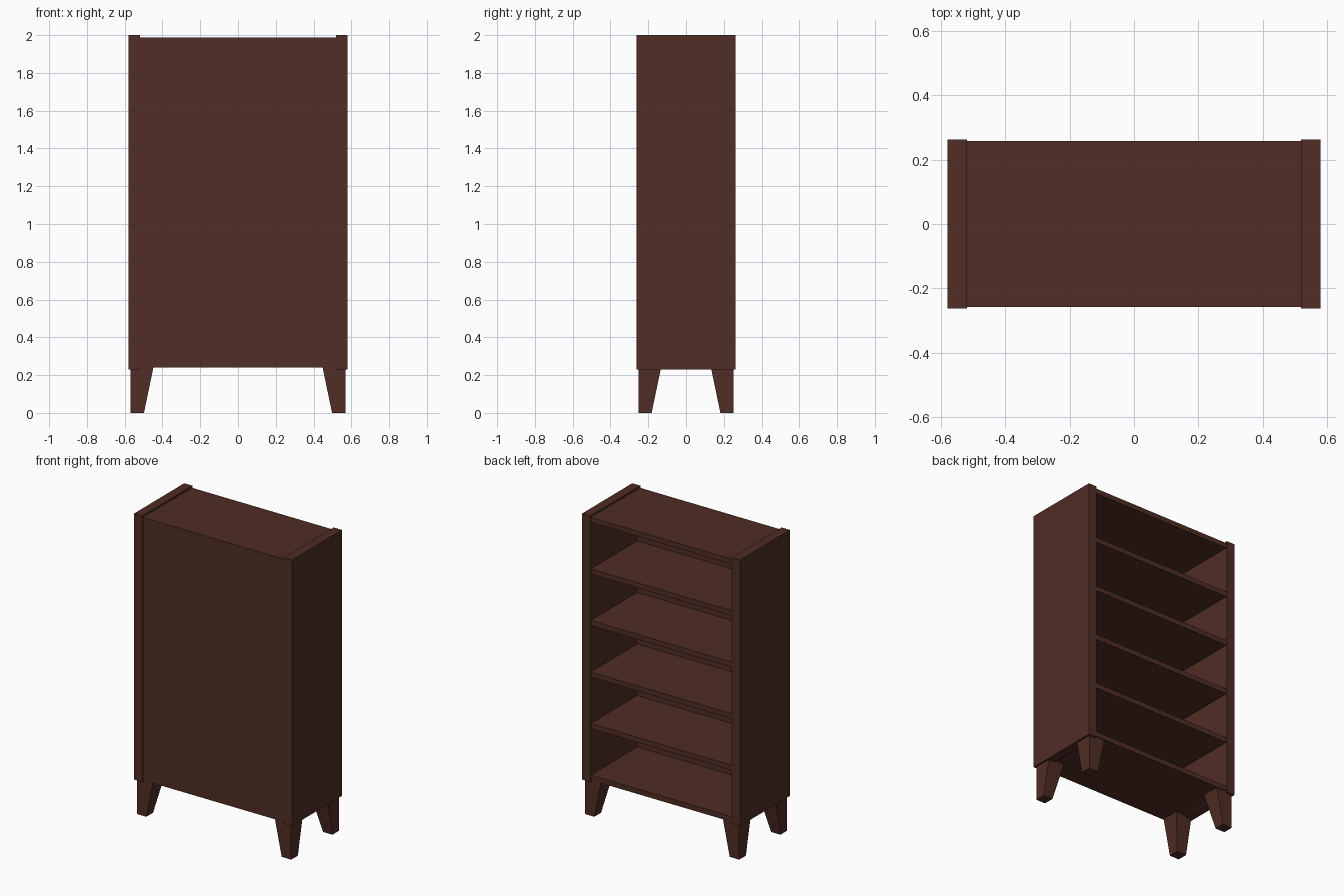
import bpy, bmesh

if "Cube" in bpy.data.objects:
    bpy.data.objects.remove(bpy.data.objects["Cube"])

wood = bpy.data.materials.new("dark brown wood")
wood.diffuse_color = (0.080, 0.026, 0.018, 1)
wood.use_nodes = True
wood.node_tree.nodes["Principled BSDF"].inputs["Base Color"].default_value = wood.diffuse_color


def finish(name, bm):
    bmesh.ops.recalc_face_normals(bm, faces=bm.faces)
    me = bpy.data.meshes.new(name)
    bm.to_mesh(me)
    bm.free()
    me.materials.append(wood)
    ob = bpy.data.objects.new(name, me)
    bpy.context.collection.objects.link(ob)
    return ob


def box(name, lo, hi):
    bm = bmesh.new()
    bmesh.ops.create_cube(bm, size=1)
    for v in bm.verts:
        v.co = [l if c < 0 else h for c, l, h in zip(v.co, lo, hi)]
    return finish(name, bm)


# side panels
for name, s in (("left_side_panel", -1), ("right_side_panel", 1)):
    a, b = sorted((s * 0.52, s * 0.58))
    box(name, (a, -0.263, 0.23), (b, 0.263, 2.0))

# closed front board
box("front_board", (-0.52, -0.258, 0.24), (0.52, -0.23, 1.988))

# bottom, four shelves and top
thick = 0.034
step = (1.988 - thick - 0.24) / 5
for i in range(6):
    name = "bottom_board" if i == 0 else "top_board" if i == 5 else f"shelf_{i}"
    z = 0.24 + i * step
    box(name, (-0.52, -0.23, z), (0.52, 0.258, z + thick))

# tapered legs: outer faces upright, inner faces sloping
for sx, xn in ((-1, "left"), (1, "right")):
    for sy, yn in ((-1, "front"), (1, "back")):
        leg = box(f"{yn}_{xn}_leg", (-1, -1, 0), (1, 1, 0.24))
        for v in leg.data.vertices:
            width = 0.12 if v.co.z > 0.1 else 0.07
            v.co.x = sx * (0.568 if v.co.x * sx > 0 else 0.568 - width)
            v.co.y = sy * (0.252 if v.co.y * sy > 0 else 0.252 - width)
